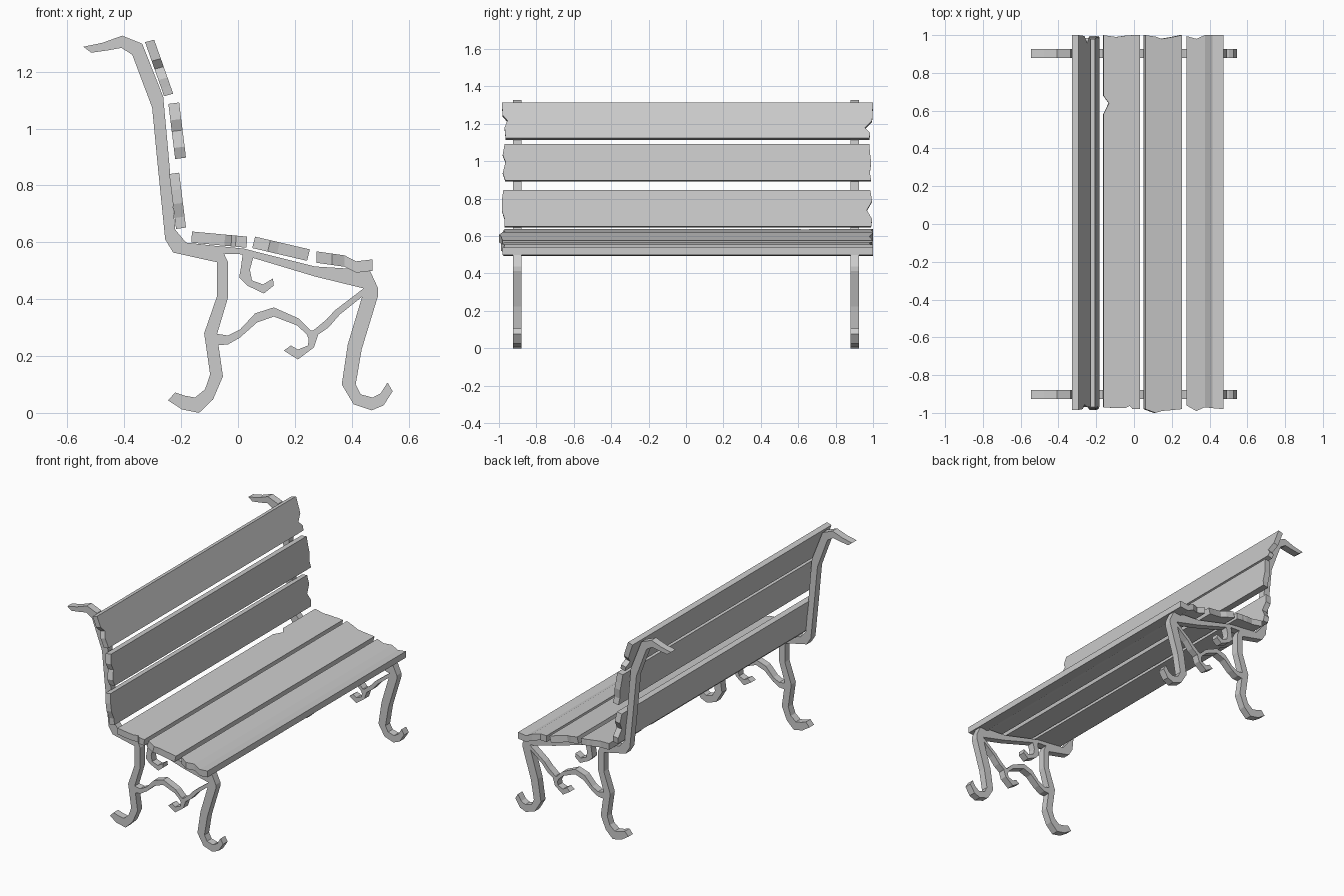
import bpy, bmesh
from mathutils import Vector

CM = 0.01


def finish(name, bm):
    bmesh.ops.recalc_face_normals(bm, faces=bm.faces)
    me = bpy.data.meshes.new(name)
    bm.to_mesh(me)
    bm.free()
    ob = bpy.data.objects.new(name, me)
    bpy.context.collection.objects.link(ob)
    return ob


def thicken(bm, offset):
    ext = bmesh.ops.extrude_face_region(bm, geom=bm.faces[:], use_keep_orig=True)
    moved = [v for v in ext["geom"] if isinstance(v, bmesh.types.BMVert)]
    bmesh.ops.translate(bm, verts=moved, vec=offset)


def iron(name, side_a, side_b):
    """Flat cast-iron bar between two x-z edge lines, mirrored to both ends."""
    bm = bmesh.new()
    a = [bm.verts.new((x * CM, 0.88, z * CM)) for x, z in side_a]
    b = [bm.verts.new((x * CM, 0.88, z * CM)) for x, z in side_b]
    for i in range(len(a) - 1):
        bm.faces.new((a[i], a[i + 1], b[i + 1], b[i]))
    thicken(bm, Vector((0, 0.046, 0)))
    ob = finish(name, bm)
    ob.modifiers.new("both_ends", "MIRROR").use_axis = (False, True, False)
    ob.modifiers["both_ends"].use_mirror_merge = False


def plank(name, start, end, offset, stations, notch=()):
    """Board with ragged ends; stations are (t across, y min, y max, dip)."""
    p, q = Vector((start[0], 0, start[1])) * CM, Vector((end[0], 0, end[1])) * CM
    bm = bmesh.new()

    def vert(t, y, dip=0):
        return bm.verts.new(p.lerp(q, t) + Vector((0, y, -dip)))

    lo = [vert(t, y0, d) for t, y0, y1, d in stations]
    hi = [vert(t, y1, d) for t, y0, y1, d in stations]
    cut = [vert(t, y) for t, y in notch]
    for i in range(len(lo) - 1):
        edge = cut if i == 0 else []
        bm.faces.new([lo[i], *edge, hi[i], hi[i + 1], lo[i + 1]])
    thicken(bm, Vector((offset[0], 0, offset[1])) * CM)
    finish(name, bm)


# Back upright with scroll, running on into the seat rail
iron("back_and_seat_rail",
     [(-54.4, 128.8), (-47.7, 130.2), (-40.7, 132.7), (-33.7, 129.9), (-26.3, 111.2),
      (-24.6, 92.6), (-22.1, 64.5), (-18.3, 59.9), (-7.4, 58.7), (-5, 58.5),
      (2, 57.8), (27, 51.5), (46.3, 50.3)],
     [(-51.6, 126.7), (-46, 127.5), (-41, 128.4), (-37.2, 126), (-30.2, 107.4),
      (-28.1, 85.6), (-25.6, 61), (-22.8, 56.4), (-7.4, 53), (-5, 56),
      (1, 55.8), (27, 48), (44.2, 43.8)])

# Legs with curled feet
iron("front_leg",
     [(46.3, 50.3), (49.3, 43.8), (49.3, 41.3), (43.5, 22.3), (41.4, 10),
      (43.2, 6.5), (47.4, 5.4), (50.2, 6.9), (52.6, 10.7)],
     [(43, 47), (44.2, 43.8), (44, 42), (38.6, 24), (36.5, 10),
      (40.7, 3), (47, 0.9), (51.2, 2.6), (54.4, 7.6)])
iron("back_leg",
     [(-7.4, 55), (-7.4, 53), (-7.4, 41), (-11.9, 28), (-9.8, 13.5),
      (-11.6, 8.3), (-15.1, 5.4), (-18.5, 6), (-22.1, 7.2)],
     [(-5, 56.2), (-3.5, 53), (-3.5, 40.6), (-7.4, 27.6), (-5.3, 12.8),
      (-8.8, 4.7), (-13.7, 0), (-19.7, 1.2), (-24.6, 4.4)])

# Ornamental brace and curls
iron("leg_brace",
     [(-8, 27.9), (-3.5, 27.2), (0.7, 29.3), (6, 35), (12.6, 37.1),
      (21.4, 33.2), (26, 28.6), (31.2, 32.9), (34, 36), (44.2, 43.8)],
     [(-8, 23.7), (-3.5, 24.1), (0.7, 26.5), (6.7, 31.8), (12.6, 33.9),
      (20.7, 30.8), (26, 26), (31.9, 30.1), (35.8, 34.6), (44.2, 41.3)])
iron("brace_curl",
     [(23.5, 29), (24.9, 26), (24.6, 23.7), (21.1, 22.3), (18.6, 23.7)],
     [(27.5, 29), (28.1, 27.2), (26.7, 23), (21.1, 18.8), (16.1, 21.9)])
iron("rail_curl",
     [(1.8, 57), (1, 51), (0.4, 47.6), (3.2, 44.8), (9.1, 42), (12.6, 44.8)],
     [(6, 56.5), (4.9, 53), (4.2, 50.4), (4.9, 46.6), (8.8, 45.2), (12.3, 47.3)])

# Back boards
plank("back_board_top", (-29.5, 131.3), (-22.8, 112.3), (-3.2, -0.9),
      [(0, -.985, 1, 0), (.35, -.98, .997, 0), (.5, -.955, .995, 0),
       (.7, -.97, .957, 0), (.85, -.967, .985, 0), (1, -.965, .98, 0)])
plank("back_board_middle", (-20.7, 109.2), (-18.3, 89.8), (-3.8, -0.5),
      [(0, -.97, .98, 0), (.3, -.98, .985, 0), (.5, -.965, .99, 0),
       (.8, -.98, .983, 0), (1, -.967, .99, 0)])
plank("back_board_bottom", (-20.7, 84.5), (-18.3, 65.2), (-3.5, -0.5),
      [(0, -.977, .985, 0), (.3, -.985, .995, 0), (.55, -.985, .967, 0),
       (.8, -.97, .995, 0), (1, -.97, .99, 0)])

# Seat boards, the rear one chipped along its back edge
plank("seat_board_rear", (-16.2, 63.8), (3.2, 62), (-0.2, -3.9),
      [(0, -.97, 1, 0), (.35, -.975, .99, 0), (.6, -.975, .997, 0),
       (.72, -.963, .997, 0), (.8, -.978, 1, 0), (1, -.98, 1, 0)],
      notch=[(0, .58), (.15, .64), (0, .68)])
plank("seat_board_middle", (6, 62), (25.3, 57.5), (-1, -4),
      [(0, -.98, 1, 0), (.28, -1, .992, 0), (.45, -.99, .98, 0),
       (.75, -.985, .99, 0), (1, -.98, 1, 0)])
plank("seat_board_front", (27.7, 56.8), (47.3, 54), (0, -4),
      [(0, -.96, .995, 0), (.27, -.99, .98, 0), (.5, -.97, 1, 0),
       (.71, -.975, 1, .015), (1, -.98, 1, 0)])
